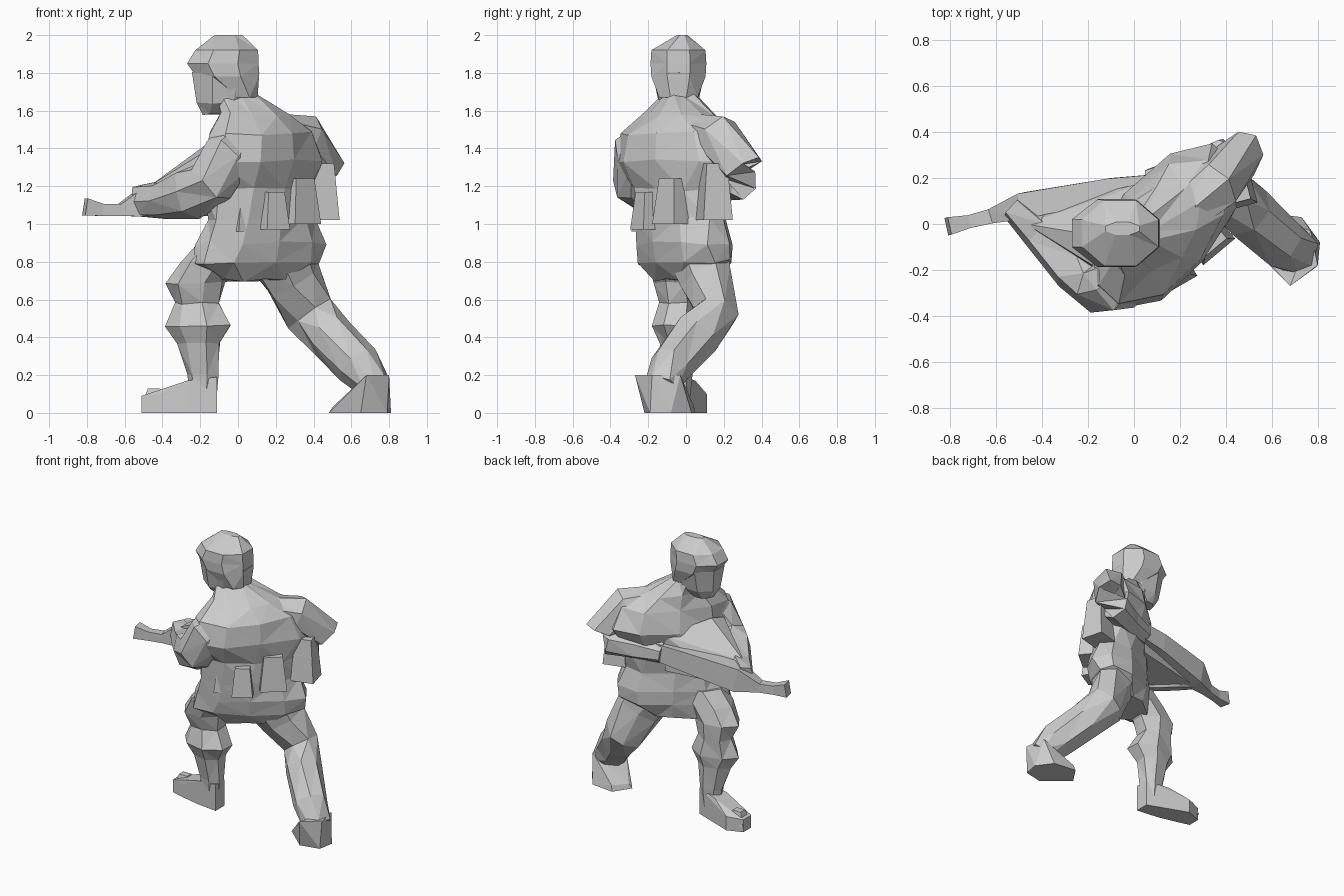
import bpy, bmesh, math, random
from mathutils import Vector

random.seed(4)


def finish(name, bm):
    bmesh.ops.recalc_face_normals(bm, faces=bm.faces)
    me = bpy.data.meshes.new(name)
    bm.to_mesh(me)
    bm.free()
    ob = bpy.data.objects.new(name, me)
    bpy.context.collection.objects.link(ob)
    return ob


def skin(name, sections, jitter):
    """Join rings of points into a closed, faceted body."""
    bm = bmesh.new()
    rings = []
    for sec in sections:
        rings.append([bm.verts.new(p + Vector([random.uniform(-jitter, jitter) for _ in range(3)]))
                      for p in sec])
    n = len(rings[0])
    for a, b in zip(rings, rings[1:]):
        for i in range(n):
            bm.faces.new((a[i], a[(i + 1) % n], b[(i + 1) % n], b[i]))
    bm.faces.new(rings[0])
    bm.faces.new(rings[-1])
    bmesh.ops.triangulate(bm, faces=[f for f in bm.faces if len(f.verts) == 4])
    return finish(name, bm)


def ring(c, u, v, ra, rb, n):
    angles = [2 * math.pi * (i + 0.5) / n for i in range(n)]
    return [c + u * ra * math.cos(a) + v * rb * math.sin(a) for a in angles]


def stack(name, rows, n=8, jitter=0.0):
    """Horizontal rings: z, centre x, centre y, radius a, radius b, turn in degrees."""
    secs = []
    for z, x, y, ra, rb, deg in rows:
        t = math.radians(deg)
        u = Vector((math.cos(t), math.sin(t), 0))
        v = Vector((-math.sin(t), math.cos(t), 0))
        secs.append(ring(Vector((x, y, z)), u, v, ra, rb, n))
    return skin(name, secs, jitter)


def limb(name, rows, n=7, jitter=0.0):
    """Rings along a path: x, y, z, sideways radius, upright radius."""
    pts = [Vector(r[:3]) for r in rows]
    secs = []
    for i, r in enumerate(rows):
        t = (pts[min(i + 1, len(pts) - 1)] - pts[max(i - 1, 0)]).normalized()
        u = t.cross(Vector((0, 0, 1))).normalized()
        secs.append(ring(pts[i], u, u.cross(t), r[3], r[4], n))
    return skin(name, secs, jitter)


def hull(name, pts):
    bm = bmesh.new()
    for p in pts:
        bm.verts.new(p)
    bmesh.ops.convex_hull(bm, input=bm.verts)
    loose = [v for v in bm.verts if not v.link_faces]
    bmesh.ops.delete(bm, geom=loose, context='VERTS')
    return finish(name, bm)


def pouch(name, c, s, deg, taper=0.7):
    """Tapered box, wider at the bottom."""
    t = math.radians(deg)
    pts = []
    for k, f in ((-1, 1), (1, taper)):
        for i in (-1, 1):
            for j in (-1, 1):
                a, b = i * s[0] * f, j * s[1] * f
                pts.append((c[0] + a * math.cos(t) - b * math.sin(t),
                            c[1] + a * math.sin(t) + b * math.cos(t), c[2] + k * s[2]))
    return hull(name, pts)


# Jacket: flared hem, belt, twisted chest and collar
stack("jacket", [
    (0.70, 0.08, 0.00, 0.22, 0.13, 30),
    (0.80, 0.10, -0.01, 0.39, 0.18, 34),
    (0.90, 0.12, -0.02, 0.38, 0.20, 32),
    (1.03, 0.12, -0.02, 0.33, 0.19, 35),
    (1.18, 0.11, -0.02, 0.34, 0.20, 42),
    (1.34, 0.13, -0.02, 0.44, 0.23, 50),
    (1.48, 0.13, -0.03, 0.38, 0.21, 50),
    (1.58, 0.09, -0.03, 0.23, 0.15, 45),
    (1.70, -0.02, -0.03, 0.11, 0.08, 20)], 10, 0.014)

# Head and helmet, looking towards -x
stack("head", [
    (1.58, -0.12, -0.03, 0.07, 0.06, 0),
    (1.64, -0.08, -0.04, 0.15, 0.11, 0),
    (1.80, -0.065, -0.04, 0.19, 0.15, 0)], 8, 0.004)
stack("helmet", [
    (1.67, 0.03, -0.04, 0.08, 0.11, 0),
    (1.78, -0.055, -0.04, 0.18, 0.155, 0),
    (1.85, -0.08, -0.04, 0.205, 0.16, 0),
    (1.92, -0.06, -0.04, 0.18, 0.155, 0),
    (2.00, -0.05, -0.02, 0.08, 0.03, 0)], 8)

# Arms, both reaching for the rifle, and the jacket fold between them
limb("left_arm", [
    (0.05, -0.15, 1.49, 0.10, 0.10),
    (-0.06, -0.26, 1.37, 0.13, 0.13),
    (-0.14, -0.27, 1.22, 0.13, 0.13),
    (-0.25, -0.18, 1.16, 0.13, 0.13),
    (-0.40, -0.03, 1.13, 0.09, 0.10),
    (-0.52, 0.08, 1.12, 0.06, 0.09)], 7, 0.012)
limb("right_arm", [
    (0.16, 0.01, 1.51, 0.11, 0.08),
    (0.35, 0.17, 1.45, 0.13, 0.13),
    (0.47, 0.30, 1.29, 0.10, 0.12),
    (0.41, 0.28, 1.23, 0.10, 0.10),
    (0.24, 0.22, 1.21, 0.08, 0.09),
    (0.06, 0.18, 1.19, 0.06, 0.08)], 7, 0.008)
hull("jacket_fold", [
    (-0.47, 0.0, 1.20), (-0.46, 0.07, 1.04), (-0.20, -0.20, 1.04), (-0.18, -0.18, 1.38),
    (0.05, 0.18, 1.32), (0.05, 0.17, 1.06), (-0.17, -0.05, 1.42)])

# Rifle from stock to muzzle
limb("rifle", [
    (0.20, 0.19, 1.21, 0.05, 0.08),
    (-0.10, 0.15, 1.18, 0.07, 0.10),
    (-0.48, 0.08, 1.12, 0.08, 0.12),
    (-0.62, 0.035, 1.075, 0.045, 0.045),
    (-0.72, 0.01, 1.075, 0.04, 0.045),
    (-0.81, -0.01, 1.09, 0.055, 0.065)], 4)

# Front leg with a baggy knee
stack("front_leg", [
    (0.90, -0.04, -0.09, 0.18, 0.14, 0),
    (0.80, -0.14, -0.08, 0.17, 0.13, 0),
    (0.69, -0.22, -0.06, 0.16, 0.12, 0),
    (0.58, -0.21, -0.04, 0.125, 0.10, 0),
    (0.46, -0.20, -0.06, 0.18, 0.12, 0),
    (0.37, -0.20, -0.05, 0.115, 0.09, 0),
    (0.20, -0.185, -0.03, 0.09, 0.07, 0),
    (0.01, -0.18, -0.03, 0.07, 0.05, 0)], 7, 0.008)
hull("front_boot", [(x, y, z) for x, y0, y1, h in
                    ((-0.51, -0.02, 0.07, 0.09), (-0.40, -0.05, 0.11, 0.10), (-0.27, -0.08, 0.05, 0.17),
                     (-0.11, -0.10, 0.0, 0.19))
                    for y in (y0, y1) for z in (0.0, h)])
pouch("front_toe_cap", (-0.445, 0.03, 0.085), (0.065, 0.05, 0.045), 0, 0.5)

# Rear leg stretched back
limb("rear_leg", [
    (0.18, 0.04, 0.90, 0.17, 0.19),
    (0.29, 0.11, 0.71, 0.13, 0.16),
    (0.39, 0.16, 0.53, 0.12, 0.14),
    (0.49, 0.05, 0.41, 0.12, 0.13),
    (0.63, -0.08, 0.26, 0.12, 0.12),
    (0.73, -0.13, 0.14, 0.10, 0.08)], 7, 0.010)
hull("rear_boot", [
    (0.48, -0.07, 0), (0.56, 0.05, 0), (0.50, -0.06, 0.03), (0.57, 0.04, 0.04),
    (0.62, -0.17, 0.13), (0.68, -0.27, 0.2), (0.65, -0.22, 0), (0.81, -0.08, 0),
    (0.79, -0.19, 0), (0.80, -0.18, 0.2), (0.73, 0.03, 0), (0.77, -0.03, 0.2)])

# Belt pouches and canteen
pouch("hip_pouch", (0.04, -0.21, 1.04), (0.07, 0.05, 0.08), 30)
pouch("back_pouch", (0.18, -0.20, 1.07), (0.07, 0.07, 0.10), 30)
pouch("pack", (0.32, -0.06, 1.12), (0.09, 0.08, 0.12), 40)
pouch("canteen", (0.44, 0.15, 1.17), (0.08, 0.08, 0.15), 15)
